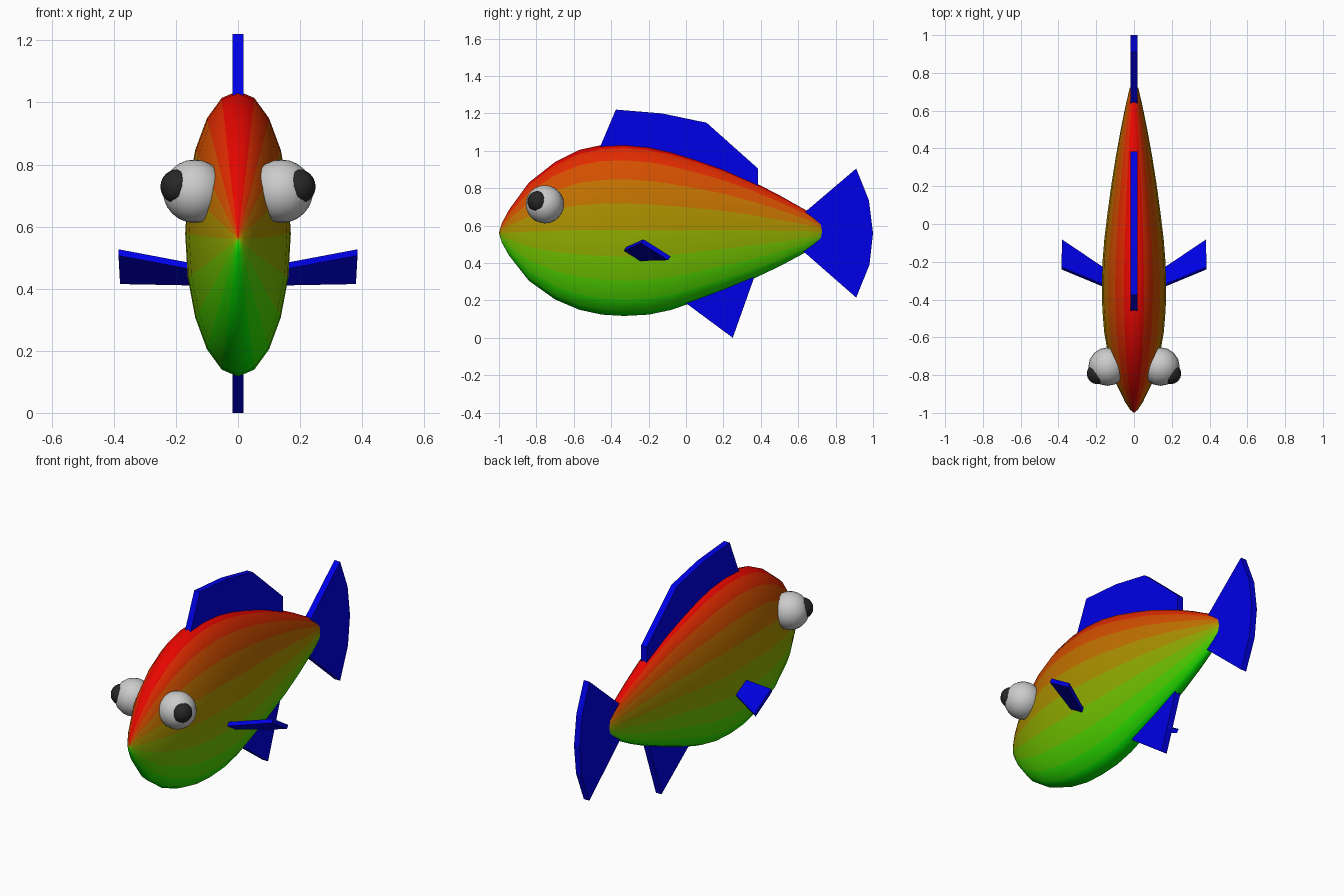
import bpy, bmesh, math
from mathutils import Vector, Matrix

if "Cube" in bpy.data.objects:
    bpy.data.objects.remove(bpy.data.objects["Cube"])


def material(name, rgb):
    m = bpy.data.materials.new(name)
    m.diffuse_color = (*rgb, 1)
    m.use_nodes = True
    m.node_tree.nodes["Principled BSDF"].inputs["Base Color"].default_value = m.diffuse_color
    return m


def finish(name, bm, mats=(), smooth=False):
    bmesh.ops.recalc_face_normals(bm, faces=bm.faces[:])
    for f in bm.faces:
        f.smooth = smooth and len(f.verts) <= 4
    me = bpy.data.meshes.new(name)
    bm.to_mesh(me)
    bm.free()
    for m in mats:
        me.materials.append(m)
    ob = bpy.data.objects.new(name, me)
    bpy.context.collection.objects.link(ob)
    return ob


def plate(name, points, offset, mat):
    """Flat outline given thickness along an offset vector."""
    bm = bmesh.new()
    face = bm.faces.new([bm.verts.new(p) for p in points])
    ext = bmesh.ops.extrude_face_region(bm, geom=[face], use_keep_orig=True)
    top = [g for g in ext["geom"] if isinstance(g, bmesh.types.BMVert)]
    bmesh.ops.translate(bm, verts=top, vec=offset)
    return finish(name, bm, [mat])


def ball(name, centre, radius, mats=()):
    bm = bmesh.new()
    bmesh.ops.create_uvsphere(bm, u_segments=16, v_segments=12, radius=radius,
                              matrix=Matrix.Translation(centre))
    return finish(name, bm, mats, True)


blue = material("fin_blue", (0, 0, 0.8))
black = material("pupil_black", (0.02, 0.02, 0.02))

# Body: elliptical rings (y, top z, bottom z), coloured red to green around the ring
SIDES = 20
profile = [(-0.985, 0.612, 0.51), (-0.946, 0.685, 0.44), (-0.84, 0.83, 0.305),
           (-0.70, 0.94, 0.205), (-0.57, 1.005, 0.15), (-0.45, 1.031, 0.124),
           (-0.33, 1.037, 0.117), (-0.2, 1.025, 0.124), (-0.08, 0.998, 0.149),
           (0.05, 0.958, 0.194), (0.2, 0.905, 0.25), (0.36, 0.834, 0.316),
           (0.5, 0.762, 0.382), (0.64, 0.683, 0.457), (0.72, 0.63, 0.508),
           (0.73, 0.61, 0.525)]
bands = []
for i in range(SIDES // 2):
    t = 0.5 + 0.5 * math.cos(2 * math.pi * (i + 0.5) / SIDES)
    bands.append(material(f"scale_band_{i}", (0.8 * t ** 1.2, 0.8 * (1 - t) ** 1.2, 0)))

bm = bmesh.new()
rings = []
for y, top, bottom in profile:
    c, h = (top + bottom) / 2, (top - bottom) / 2
    rings.append([bm.verts.new((0.37 * h * math.sin(a), y, c + h * math.cos(a)))
                  for a in (2 * math.pi * i / SIDES for i in range(SIDES))])
nose = bm.verts.new((0, -1, 0.56))
for i in range(SIDES):
    j = (i + 1) % SIDES
    band = min(i, SIDES - 1 - i)
    bm.faces.new((nose, rings[0][i], rings[0][j])).material_index = band
    for a, b in zip(rings, rings[1:]):
        bm.faces.new((a[i], a[j], b[j], b[i])).material_index = band
bm.faces.new(rings[-1]).material_index = SIDES // 4
finish("body", bm, bands, True)

# Centre fins: side outlines (y, z) thickened across x
outlines = {
    "dorsal_fin": [(-0.46, 1.02), (-0.375, 1.22), (-0.13, 1.20), (0.11, 1.15),
                   (0.385, 0.905), (0.385, 0.78), (0, 0.9), (-0.4, 0.95)],
    "anal_fin": [(0, 0.185), (0.25, 0), (0.36, 0.31), (0.37, 0.38), (0.02, 0.27)],
    "tail_fin": [(0.51, 0.565), (0.91, 0.905), (0.978, 0.735), (1.0, 0.56),
                 (0.981, 0.39), (0.91, 0.215)],
}
for name, outline in outlines.items():
    plate(name, [(-0.018, y, z) for y, z in outline], (0.036, 0, 0), blue)

# Paired parts: side fins, eyes and pupils
side_fin = [(0.385, -0.24, 0.507), (0.38, -0.095, 0.415),
            (0.12, -0.27, 0.41), (0.12, -0.35, 0.457)]
for side, s in (("right", 1), ("left", -1)):
    plate(f"{side}_side_fin", [(s * x, y, z) for x, y, z in side_fin],
          Vector((0, 0.0125, 0.02)), blue)
    ball(f"{side}_eye", (s * 0.14, -0.755, 0.714), 0.102)
    ball(f"{side}_pupil", (s * 0.194, -0.792, 0.729), 0.056, [black])
